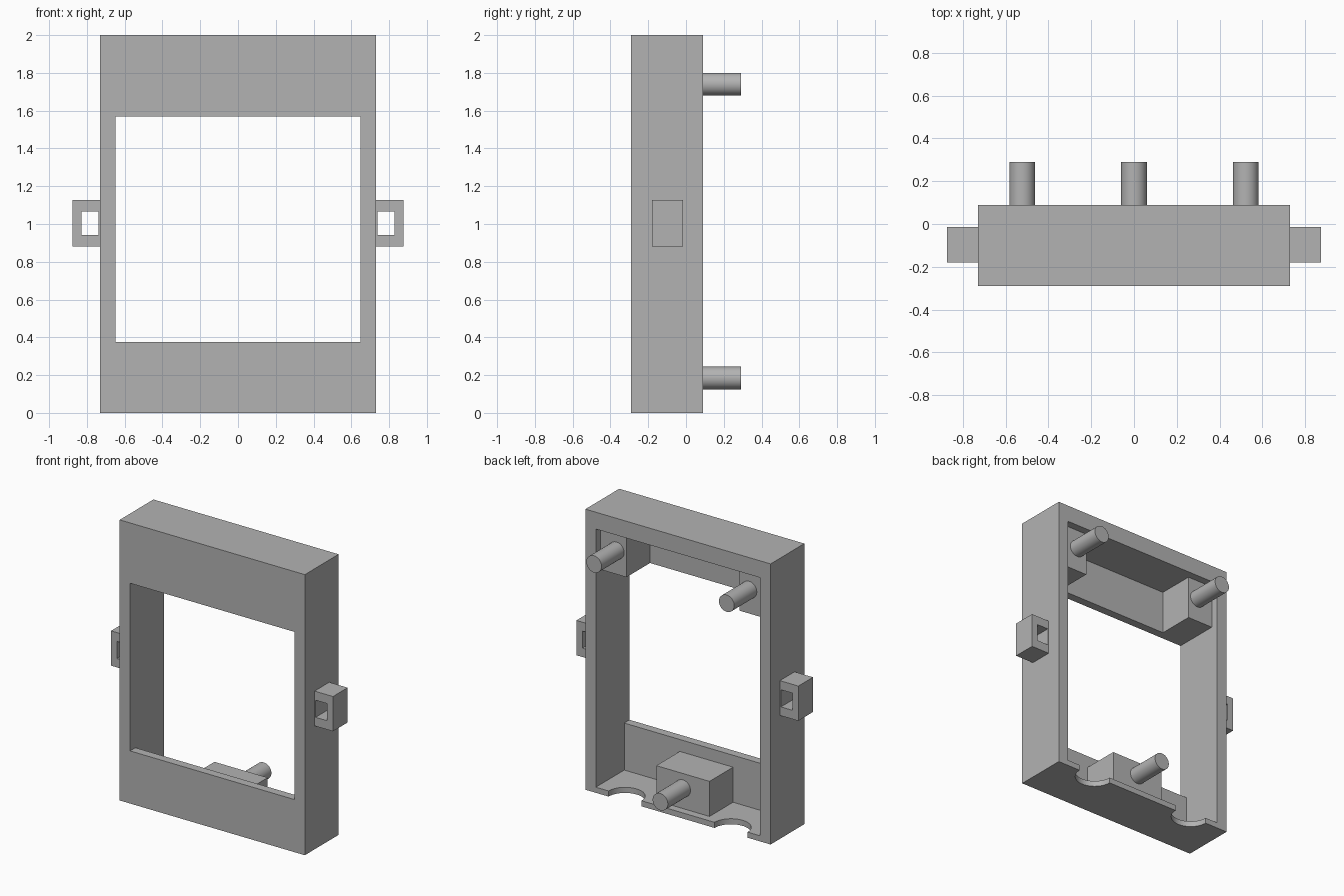
import bpy, math
from mathutils import Vector

if "Cube" in bpy.data.objects:
    bpy.data.objects.remove(bpy.data.objects["Cube"], do_unlink=True)

GREY = (0.45, 0.45, 0.45, 1)
grey = bpy.data.materials.new("plain grey")
grey.use_nodes = True
grey.diffuse_color = GREY
grey.node_tree.nodes["Principled BSDF"].inputs["Base Color"].default_value = GREY


def box(name, xs, ys, zs):
    """Box spanning the given x, y and z ranges."""
    lo, hi = Vector((xs[0], ys[0], zs[0])), Vector((xs[1], ys[1], zs[1]))
    bpy.ops.mesh.primitive_cube_add(size=1)
    ob = bpy.context.object
    ob.name = name
    for v in ob.data.vertices:
        v.co = (lo + hi) / 2 + v.co * (hi - lo)
    ob.data.materials.append(grey)
    return ob


def cylinder(name, centre, radius, depth, tilt=0):
    bpy.ops.mesh.primitive_cylinder_add(vertices=48, radius=radius, depth=depth,
                                        location=centre, rotation=(tilt, 0, 0))
    ob = bpy.context.object
    ob.name = name
    ob.data.materials.append(grey)
    return ob


def cut(target, cutter):
    """Subtract the cutter from the target and remove it."""
    cutter.hide_render = True
    mod = target.modifiers.new("cut", "BOOLEAN")
    mod.operation, mod.solver, mod.object = "DIFFERENCE", "EXACT", cutter
    bpy.ops.object.select_all(action="DESELECT")
    bpy.context.view_layer.objects.active = target
    target.select_set(True)
    bpy.ops.object.modifier_apply(modifier=mod.name)
    bpy.data.objects.remove(cutter, do_unlink=True)


def smooth(ob):
    bpy.ops.object.select_all(action="DESELECT")
    bpy.context.view_layer.objects.active = ob
    ob.select_set(True)
    bpy.ops.object.shade_smooth_by_angle(angle=math.radians(30))


FRONT, BACK, PLATE = -0.29, 0.09, -0.23   # depth of shell and inside of front plate
INNER, POST = 0.648, 0.035                # cavity half width, back of mounting blocks
WINDOW = (0.375, 1.57)

# Shell: hollow from the back, window through the front plate
frame = box("frame", (-0.73, 0.73), (FRONT, BACK), (0, 2))
cut(frame, box("cavity_cutter", (-INNER, INNER), (PLATE, 0.3), (0.04, 1.88)))
cut(frame, box("window_cutter", (-INNER, INNER), (-0.5, -0.1), WINDOW))

# Half-round notches in the rear edge of the bottom wall
for x in (-0.418, 0.418):
    cut(frame, cylinder("notch_cutter", (x, BACK, 0), 0.13, 0.2))
smooth(frame)


def peg(name, x, z):
    smooth(cylinder(name, (x, (POST + 0.29) / 2, z), 0.06, 0.29 - POST, math.pi / 2))


# Lower mounting block and peg
box("lower_block", (-0.21, 0.21), (PLATE, POST), (0.04, 0.29))
peg("lower_peg", 0, 0.185)

# Upper corner blocks, pegs and side lugs
for side, s in (("left", 1), ("right", -1)):
    box(side + "_upper_block", sorted((s * 0.445, s * INNER)), (PLATE, POST), (WINDOW[1], 1.88))
    peg(side + "_upper_peg", s * 0.523, 1.74)
    lug = box(side + "_lug", sorted((s * 0.73, s * 0.875)), (-0.18, -0.015), (0.88, 1.128))
    cut(lug, box("lug_cutter", sorted((s * 0.738, s * 0.828)), (-0.3, 0.1), (0.943, 1.065)))
